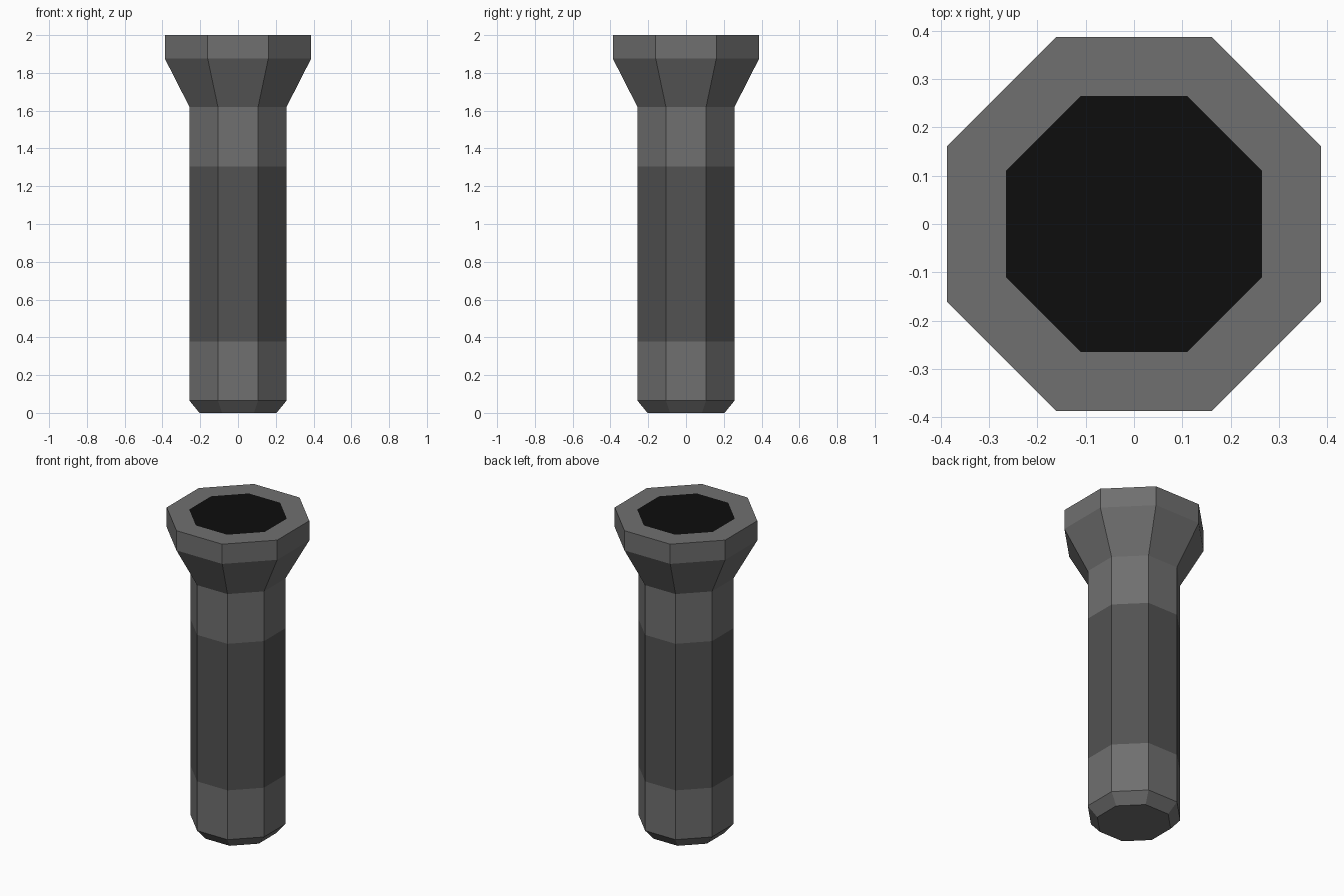
import bpy, bmesh, math

if "Cube" in bpy.data.objects:
    bpy.data.objects.remove(bpy.data.objects["Cube"])

SIDES = 8
FLAT = math.cos(math.pi / SIDES)  # converts flat-side distance to corner radius


def material(name, value):
    m = bpy.data.materials.new(name)
    m.diffuse_color = (value, value, value, 1)
    m.use_nodes = True
    m.node_tree.nodes["Principled BSDF"].inputs["Base Color"].default_value = m.diffuse_color
    return m


def octagon_part(name, profile, mat, cap_start=False, cap_end=False):
    """Stack octagon rings from (half width, z) pairs, listed bottom-outside to top."""
    bm = bmesh.new()
    rings = []
    for half, z in profile:
        r = half / FLAT
        angles = [(i + 0.5) * 2 * math.pi / SIDES for i in range(SIDES)]
        rings.append([bm.verts.new((r * math.cos(a), r * math.sin(a), z)) for a in angles])
    for low, high in zip(rings, rings[1:]):
        for i in range(SIDES):
            j = (i + 1) % SIDES
            bm.faces.new((low[i], low[j], high[j], high[i]))
    if cap_start:
        bm.faces.new(rings[0][::-1])
    if cap_end:
        bm.faces.new(rings[-1])
    mesh = bpy.data.meshes.new(name)
    bm.to_mesh(mesh)
    bm.free()
    mesh.materials.append(mat)
    obj = bpy.data.objects.new(name, mesh)
    bpy.context.collection.objects.link(obj)
    return obj


casing = material("casing_grey", 0.16)
rubber = material("grip_grey", 0.085)
black = material("lens_black", 0.004)

BODY = 0.257

# Bevelled tail cap, closed at the bottom
octagon_part("tail_cap", [(0.204, 0), (BODY, 0.065), (BODY, 0.377)], casing, cap_start=True)

# Darker hand grip
octagon_part("grip", [(BODY, 0.377), (BODY, 1.305)], rubber)

# Neck, flared head and flat front rim
octagon_part("head", [(BODY, 1.305), (BODY, 1.62), (0.387, 1.875),
                      (0.387, 2.0), (0.265, 2.0)], casing)

# Lens flush with the rim
octagon_part("lens", [(0.265, 2.0)], black, cap_end=True)
